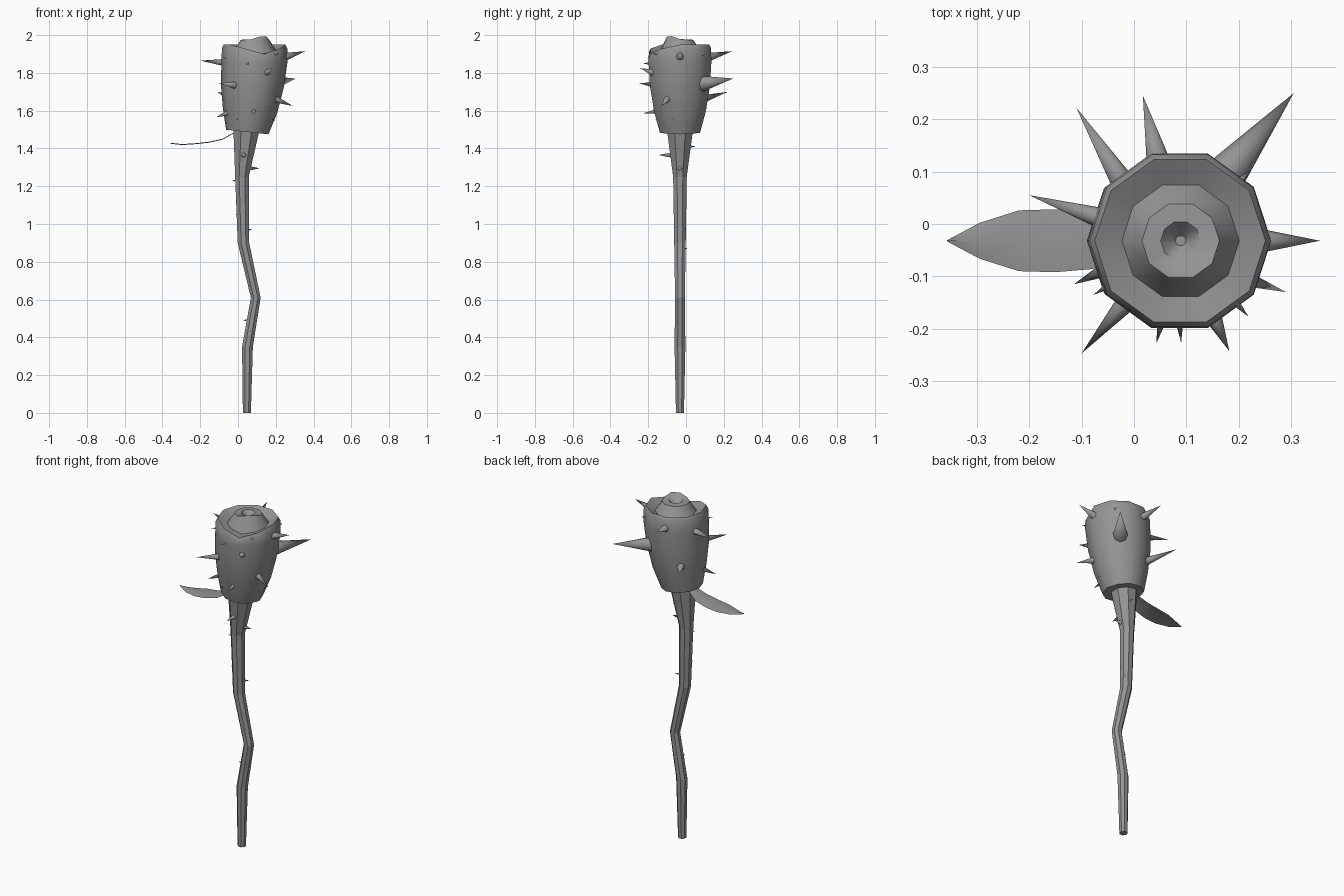
import bpy, bmesh, math
from mathutils import Vector

if "Cube" in bpy.data.objects:
    bpy.data.objects.remove(bpy.data.objects["Cube"], do_unlink=True)

grey = bpy.data.materials.new("plain_grey")
grey.use_nodes = True
grey.diffuse_color = (0.3, 0.3, 0.3, 1)
grey.node_tree.nodes["Principled BSDF"].inputs["Base Color"].default_value = (0.3, 0.3, 0.3, 1)

Y = -0.032  # shared centre line of stem and bud


def finish(name, bm, smooth_angle=None, solid=True):
    if solid:
        bmesh.ops.recalc_face_normals(bm, faces=bm.faces)
    mesh = bpy.data.meshes.new(name)
    bm.to_mesh(mesh)
    bm.free()
    mesh.materials.append(grey)
    ob = bpy.data.objects.new(name, mesh)
    bpy.context.collection.objects.link(ob)
    if smooth_angle:
        bpy.ops.object.select_all(action="DESELECT")
        ob.select_set(True)
        bpy.context.view_layer.objects.active = ob
        bpy.ops.object.shade_smooth_by_angle(angle=math.radians(smooth_angle))
    return ob


def loft(name, rings, sides, turn=0.0, smooth_angle=None):
    """Skin rings of (x, z, radius, height function of angle)."""
    bm = bmesh.new()
    loops = []
    for x, z, r, wave in rings:
        loop = []
        for i in range(sides):
            a = 2 * math.pi * i / sides + turn
            loop.append(bm.verts.new((x + r * math.cos(a), Y + r * math.sin(a), z + wave(a))))
        loops.append(loop)
    for lo, hi in zip(loops, loops[1:]):
        for i in range(sides):
            j = (i + 1) % sides
            bm.faces.new((lo[i], lo[j], hi[j], hi[i]))
    bm.faces.new(loops[0][::-1])
    bm.faces.new(loops[-1])
    return finish(name, bm, smooth_angle)


def flat(a):
    return 0.0


def lean(a):
    return -0.012 * math.cos(a)


def bump(direction, height):
    """A lobe of the given height facing one direction, in degrees."""
    d = math.radians(direction)
    return lambda a: height * max(0.0, math.cos(a - d)) ** 4


# Crooked stem
stem = [(0.047, 0, 0.023), (0.05, 0.35, 0.031), (0.094, 0.61, 0.028),
        (0.029, 0.9, 0.033), (0.021, 1.25, 0.039), (0.045, 1.5, 0.075)]
loft("stem", [(x, z, r, flat) for x, z, r in stem], 8, math.pi / 8)

# Bud cup, dipped rim and folded petals in the middle
dip = bump(288, -0.05)
petal = bump(310, 0.022)
loft("bud", [
    (0.049, 1.487, 0.112, lean),
    (0.064, 1.6, 0.144, lean),
    (0.077, 1.73, 0.167, flat),
    (0.087, 1.86, 0.175, flat),
    (0.088, 1.93, 0.173, dip),
    (0.088, 1.95, 0.163, dip),
    (0.089, 1.92, 0.112, bump(288, -0.02)),
    (0.089, 1.975, 0.074, petal),
    (0.089, 1.978, 0.038, flat),
    (0.089, 1.945, 0.01, flat)], 10, 0.0, 50)


# Thorns: base point, tip point, base radius
def thorn(name, base, tip, radius):
    base, tip = Vector(base), Vector(tip)
    axis = tip - base
    start = base - axis.normalized() * 0.02
    bm = bmesh.new()
    length = (tip - start).length
    bmesh.ops.create_cone(bm, cap_ends=True, segments=8, radius1=radius, radius2=0, depth=length)
    bmesh.ops.translate(bm, verts=bm.verts, vec=(0, 0, length / 2))
    bmesh.ops.rotate(bm, verts=bm.verts, matrix=axis.to_track_quat("Z", "Y").to_matrix())
    bmesh.ops.translate(bm, verts=bm.verts, vec=start)
    finish(name, bm, 50)


large = [
    ((.18, .1, 1.745), (.305, .25, 1.77), .042),
    ((-.025, .085, 1.66), (-.11, .222, 1.70), .024),
    ((.045, .125, 1.885), (.017, .245, 1.915), .025),
    ((-.075, .015, 1.855), (-.2, .055, 1.865), .021),
    ((.25, Y, 1.885), (.355, Y, 1.915), .025),
    ((.2, -.1, 1.66), (.29, -.13, 1.625), .021),
    ((.155, -.185, 1.805), (.182, -.243, 1.825), .019),
    ((-.02, -.155, 1.735), (-.1, -.247, 1.745), .021),
    ((-.05, -.085, 1.59), (-.115, -.115, 1.565), .019),
    ((.085, -.165, 1.595), (.09, -.227, 1.585), .015)]
for i, spec in enumerate(large):
    thorn(f"bud_thorn_{i + 1}", *spec)

# Small thorns point straight out from their centre line: x, z, radius, direction, reach
small = [(.088, 1.85, .17, 257, .03), (.088, 1.9, .165, 312, .03), (.088, 1.88, .165, 212, .03),
         (.06, 1.555, .12, 242, .03), (.06, 1.55, .12, 343, .025), (.088, 1.895, .17, 45, .02),
         (.043, 1.41, .055, 85, .03), (.03, 1.365, .05, 270, .065), (.025, 1.295, .038, 0, .05),
         (.021, 1.23, .035, 195, .02), (.027, 1.05, .03, 200, .015), (.03, .97, .03, 35, .025),
         (.035, .87, .028, 90, .012), (.07, .49, .028, 180, .015)]
for i, (x, z, r, deg, reach) in enumerate(small):
    out = Vector((math.cos(math.radians(deg)), math.sin(math.radians(deg)), 0))
    centre = Vector((x, Y, z))
    thorn(f"small_thorn_{i + 1}", centre + out * r, centre + out * (r + reach),
          0.016 if reach > 0.04 else 0.01)

# Thin drooping leaf: x, z, half width
leaf = [(0.0, 1.492, .015), (-.035, 1.478, .04), (-.08, 1.452, .054), (-.15, 1.436, .06),
        (-.22, 1.428, .058), (-.295, 1.423, .034), (-.357, 1.43, .001)]
bm = bmesh.new()
rows = [[bm.verts.new((x, Y + w * s, z - 0.005 * abs(s))) for s in (-1, -.8, 0, .8, 1)]
        for x, z, w in leaf]
for a, b in zip(rows, rows[1:]):
    for i in range(4):
        bm.faces.new((a[i + 1], a[i], b[i], b[i + 1]))
bm.normal_update()
if sum(f.normal.z for f in bm.faces) < 0:
    bmesh.ops.reverse_faces(bm, faces=bm.faces)
finish("leaf", bm, 40, solid=False)
